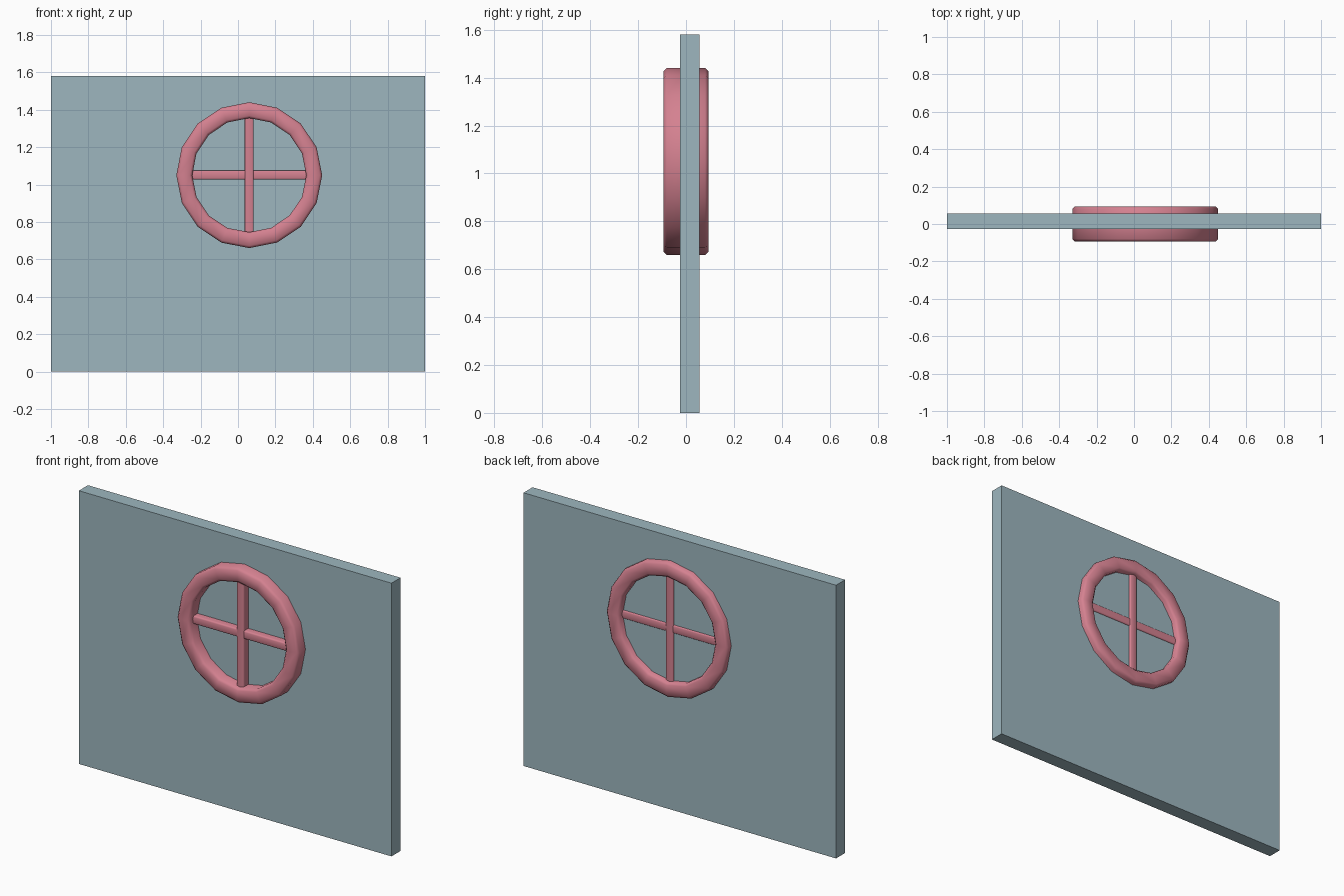
import bpy, bmesh, math
from mathutils import Vector

if "Cube" in bpy.data.objects:
    bpy.data.objects.remove(bpy.data.objects["Cube"])

CX, CZ = 0.06, 1.05  # window centre


def material(name, rgb):
    m = bpy.data.materials.new(name)
    m.diffuse_color = (*rgb, 1)
    m.use_nodes = True
    m.node_tree.nodes["Principled BSDF"].inputs["Base Color"].default_value = m.diffuse_color
    return m


wall_blue = material("wall_blue", (0.34, 0.47, 0.52))
frame_pink = material("frame_pink", (0.66, 0.22, 0.28))


def finish(name, bm, mat, smooth=None):
    bmesh.ops.recalc_face_normals(bm, faces=bm.faces)
    me = bpy.data.meshes.new(name)
    bm.to_mesh(me)
    bm.free()
    me.materials.append(mat)
    ob = bpy.data.objects.new(name, me)
    bpy.context.collection.objects.link(ob)
    if smooth:
        bpy.ops.object.select_all(action='DESELECT')
        ob.select_set(True)
        bpy.context.view_layer.objects.active = ob
        bpy.ops.object.shade_smooth_by_angle(angle=math.radians(smooth))
    return ob


def box(name, lo, hi, mat, bevel=0):
    bm = bmesh.new()
    bmesh.ops.create_cube(bm, size=1)
    lo, hi = Vector(lo), Vector(hi)
    for v in bm.verts:
        v.co = Vector([(a + b) / 2 + c * (b - a) for a, b, c in zip(lo, hi, v.co)])
    if bevel:
        # round only the long edges
        longest = max(hi - lo)
        edges = [e for e in bm.edges if e.calc_length() > longest * 0.9]
        bmesh.ops.bevel(bm, geom=edges, offset=bevel, segments=2, profile=0.5, affect='EDGES')
    return finish(name, bm, mat, 50 if bevel else None)


# wall panel
box("wall", (-1, -0.026, 0), (1, 0.057, 1.58), wall_blue)

# sixteen-sided ring frame: bevelled rectangle swept around the window
r0, r1, d, b = 0.305, 0.39, 0.093, 0.013
profile = [(r1, -d + b), (r1, d - b), (r1 - b, d), (r0 + b, d),
           (r0, d - b), (r0, -d + b), (r0 + b, -d), (r1 - b, -d)]
bm = bmesh.new()
N = 16
rings = []
for i in range(N):
    a = 2 * math.pi * i / N
    rings.append([bm.verts.new((CX + r * math.cos(a), y, CZ + r * math.sin(a))) for r, y in profile])
for i in range(N):
    p, q = rings[i], rings[(i + 1) % N]
    for k in range(len(profile)):
        n = (k + 1) % len(profile)
        bm.faces.new((p[k], p[n], q[n], q[k]))
finish("window_ring", bm, frame_pink, 50)

# crossed window bars, showing on both sides of the wall
w, s = 0.024, 0.32
box("vertical_bar", (CX - w, -0.068, CZ - s), (CX + w, 0.068, CZ + s), frame_pink, 0.008)
box("horizontal_bar", (CX - s, -0.064, CZ - w), (CX + s, 0.064, CZ + w), frame_pink, 0.008)
